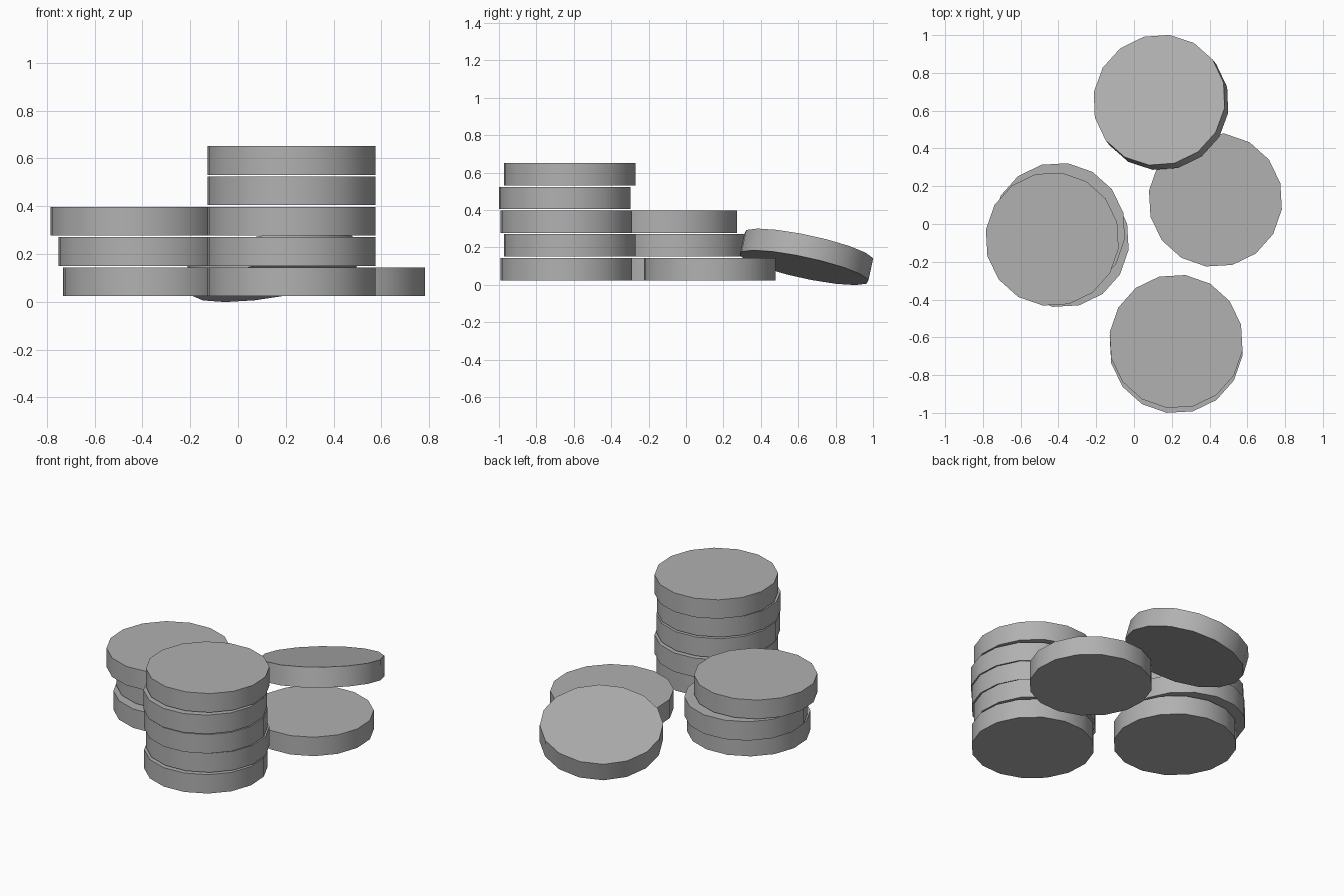
import bpy
from math import radians
from mathutils import Vector, Quaternion

if "Cube" in bpy.data.objects:
    bpy.data.objects.remove(bpy.data.objects["Cube"])

RADIUS, THICK, SIDES = 0.355, 0.12, 16
TWIST = Quaternion((0, 0, 1), radians(-8))

grey = bpy.data.materials.new("mid_grey")
grey.diffuse_color = (0.44, 0.44, 0.44, 1)
grey.use_nodes = True
grey.node_tree.nodes["Principled BSDF"].inputs["Base Color"].default_value = grey.diffuse_color


def disc(name, x, y, z, normal=(0, 0, 1)):
    """Smooth-rimmed disc centred on (x, y, z), its axis along normal."""
    bpy.ops.mesh.primitive_cylinder_add(vertices=SIDES, radius=RADIUS, depth=THICK,
                                        location=(x, y, z))
    ob = bpy.context.object
    ob.name = name
    lean = Vector((0, 0, 1)).rotation_difference(Vector(normal))
    ob.rotation_mode = 'QUATERNION'
    ob.rotation_quaternion = lean @ TWIST
    ob.data.materials.append(grey)
    bpy.ops.object.shade_smooth_by_angle(angle=radians(40))


def stack(name, centres):
    """Pile of slightly shifted discs with thin gaps between them."""
    for i, (x, y) in enumerate(centres):
        disc(f"{name}_{i + 1}", x, y, 0.084 + i * 0.1268)


# tall front pile
stack("front_stack_disc", [(0.223, -0.64), (0.223, -0.622), (0.223, -0.64),
                           (0.223, -0.648), (0.223, -0.622)])
# shorter left pile
stack("left_stack_disc", [(-0.38, -0.087), (-0.40, -0.03), (-0.433, -0.08)])
# single flat disc on the right
stack("single_disc", [(0.431, 0.127)])
# loose disc leaning at the back
disc("leaning_disc", 0.143, 0.644, 0.15, (-0.16, 0.208, 0.965))
